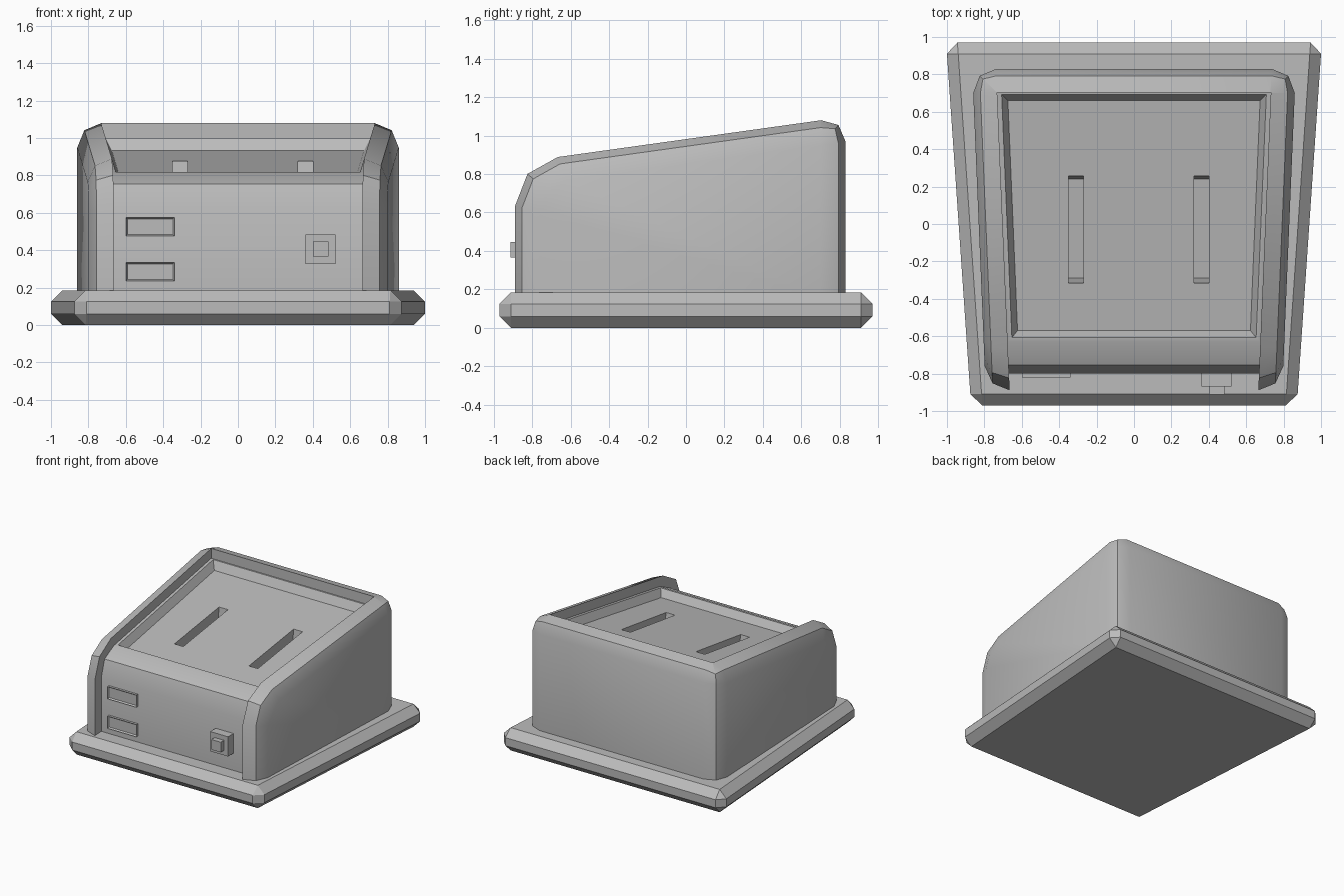
import bpy, bmesh, math
from mathutils import Vector

cube = bpy.data.objects.get("Cube")
if cube:
    bpy.data.objects.remove(cube, do_unlink=True)

grey = bpy.data.materials.new("plain_grey")
grey.use_nodes = True
COLOUR = (0.5, 0.5, 0.5, 1)
grey.diffuse_color = COLOUR
grey.node_tree.nodes["Principled BSDF"].inputs["Base Color"].default_value = COLOUR

TAPER = 0.042   # side walls close in towards the front
ROUND = 0.13    # shell edge radius
SLOPE = 0.14    # pitch of the top


def body_half(y, z):
    return 0.865 + TAPER * (y - 0.83)


def rim_z(y):
    return 0.902 + SLOPE * y


def prism(profile, half, x=0.0):
    """Extrude a (y, z) profile across x; half(y, z) gives the half width."""
    bm = bmesh.new()
    sides = [[bm.verts.new((x + s * half(y, z), y, z)) for y, z in profile]
             for s in (-1, 1)]
    for side in sides:
        bm.faces.new(side)
    n = len(profile)
    for i in range(n):
        j = (i + 1) % n
        bm.faces.new((sides[0][i], sides[0][j], sides[1][j], sides[1][i]))
    bmesh.ops.recalc_face_normals(bm, faces=bm.faces)
    return bm


def box(y0, y1, z0, z1):
    return [(y0, z0), (y1, z0), (y1, z1), (y0, z1)]


def bevel(bm, edges, offset, segments):
    bmesh.ops.bevel(bm, geom=edges, offset=offset, offset_type='OFFSET',
                    segments=segments, profile=0.5, affect='EDGES',
                    clamp_overlap=False)


def finish(bm, name):
    bmesh.ops.recalc_face_normals(bm, faces=bm.faces)
    mesh = bpy.data.meshes.new(name)
    bm.to_mesh(mesh)
    bm.free()
    mesh.materials.append(grey)
    obj = bpy.data.objects.new(name, mesh)
    bpy.context.collection.objects.link(obj)
    return obj


def activate(obj):
    bpy.ops.object.select_all(action='DESELECT')
    obj.select_set(True)
    bpy.context.view_layer.objects.active = obj


def cut(target, cutter):
    cutter.hide_render = True
    mod = target.modifiers.new("cut", 'BOOLEAN')
    mod.operation = 'DIFFERENCE'
    mod.solver = 'EXACT'
    mod.object = cutter
    activate(target)
    bpy.ops.object.modifier_apply(modifier=mod.name)
    bpy.data.objects.remove(cutter, do_unlink=True)


# Chamfered trapezoid foot
bm = prism(box(-0.97, 0.97, 0, 0.185), lambda y, z: 0.9375 + 0.0687 * y)
bevel(bm, list(bm.edges), 0.06, 1)
finish(bm, "base")

# Rounded wedge shell
bm = prism([(-0.89, 0.15), (0.83, 0.15), (0.83, 1.098), (-0.89, 0.858)], body_half)


def middle(e):
    return (e.verts[0].co + e.verts[1].co) / 2


def crosswise(e):
    return abs(e.verts[0].co.x - e.verts[1].co.x) > 0.5


bevel(bm, [e for e in bm.edges if crosswise(e) and middle(e).y < 0 and middle(e).z > 0.5],
      0.225, 2)
bevel(bm, [e for e in bm.edges if middle(e).z > 0.2
           and (not crosswise(e) or middle(e).y > 0.5)], ROUND, 2)
body = finish(bm, "body")

# Sunken front and top between the side walls
inner = [(-1.1, 0.1), (-0.80, 0.1), (-0.80, 0.62), (-0.755, 0.755), (-0.63, rim_z(-0.63)),
         (0.702, rim_z(0.702)), (0.702, 1.3), (-1.1, 1.3)]
cut(body, finish(prism(inner, lambda y, z: body_half(y, z) - ROUND + 0.002), "inner_cutter"))

# Tray with sloping walls in the top
DEPTH = 0.062


def floor_z(y):
    return rim_z(y) - DEPTH


tray = [(-0.61, rim_z(-0.61) + 0.004), (-0.57, floor_z(-0.57)),
        (0.66, floor_z(0.66)), (0.695, rim_z(0.695) + 0.004)]
cut(body, finish(prism(tray, lambda y, z: 0.71 + TAPER * (y - 0.7) - 0.55 * max(0, rim_z(y) - z)),
                 "tray_cutter"))

# Two long slots in the tray floor
for x in (-0.31, 0.36):
    slot = [(-0.32, floor_z(-0.32) + 0.02), (-0.29, floor_z(-0.29) - 0.15),
            (0.24, floor_z(0.24) - 0.15), (0.26, floor_z(0.26) + 0.02)]
    cut(body, finish(prism(slot, lambda y, z: 0.04, x), "slot_cutter"))

activate(body)
bpy.ops.object.shade_smooth_by_angle(angle=math.radians(30))

# Framed buttons on the front
for name, z in (("lower_button", 0.285), ("upper_button", 0.525)):
    bm = prism(box(-0.82, -0.78, z - 0.05, z + 0.05), lambda y, z: 0.13, -0.47)
    front = [f for f in bm.faces if f.normal.dot(Vector((0, -1, 0))) > 0.9]
    bmesh.ops.inset_region(bm, faces=front, thickness=0.012, depth=-0.012)
    finish(bm, name)

# Square switch plate and its knob
finish(prism(box(-0.87, -0.78, 0.325, 0.485), lambda y, z: 0.08, 0.44), "switch_plate")
finish(prism(box(-0.912, -0.86, 0.365, 0.447), lambda y, z: 0.042, 0.442), "switch_knob")
